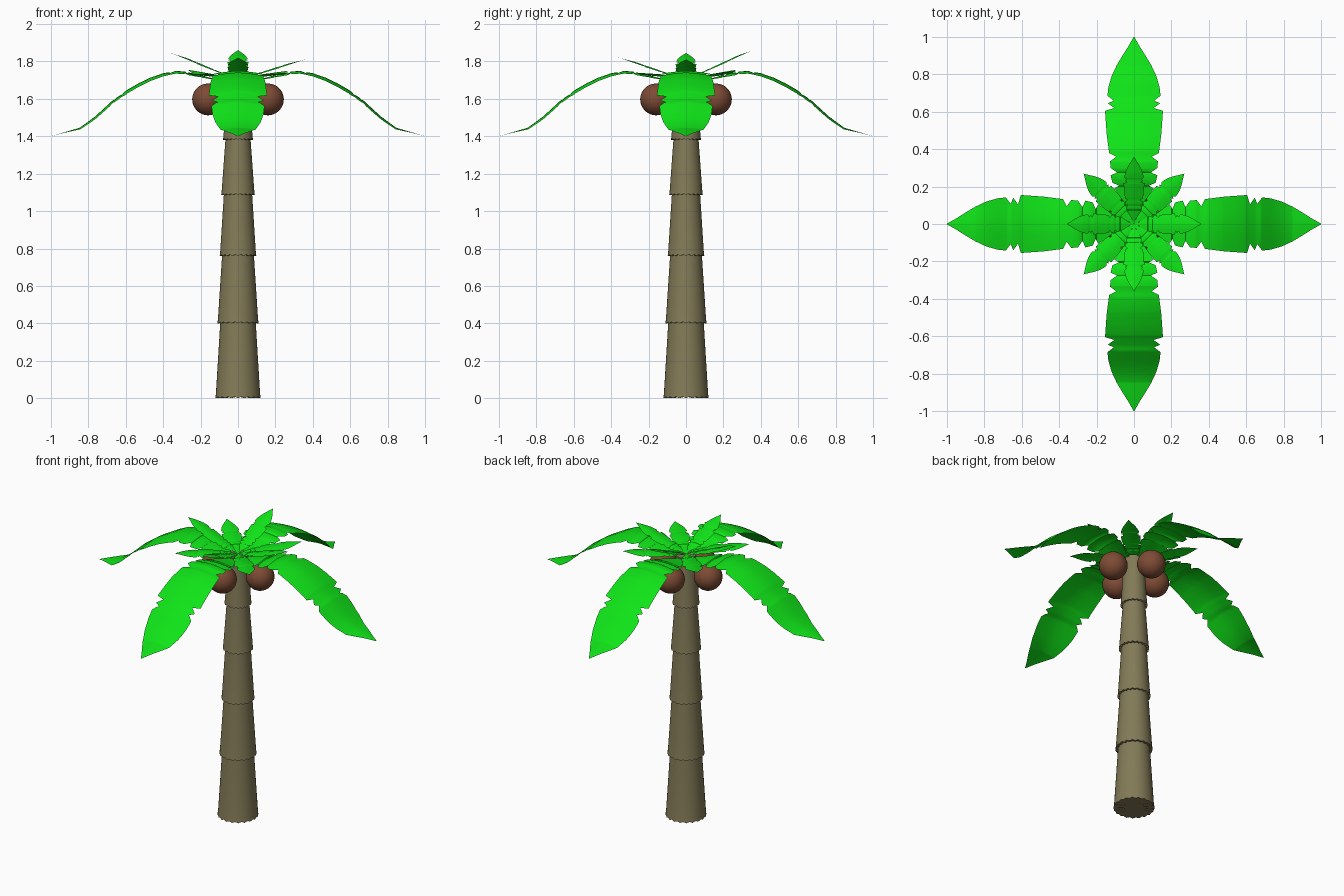
import bpy, bmesh, math
from mathutils import Matrix

if "Cube" in bpy.data.objects:
    bpy.data.objects.remove(bpy.data.objects["Cube"])


def material(name, rgb):
    m = bpy.data.materials.new(name)
    m.diffuse_color = (*rgb, 1)
    m.use_nodes = True
    m.node_tree.nodes["Principled BSDF"].inputs["Base Color"].default_value = m.diffuse_color
    return m


BARK = material("bark", (0.225, 0.195, 0.095))
GREEN = material("leaf_green", (0.005, 0.78, 0.009))
BROWN = material("coconut_brown", (0.205, 0.07, 0.035))


def finish(bm, name, mat, angle=50):
    me = bpy.data.meshes.new(name)
    bm.to_mesh(me)
    bm.free()
    ob = bpy.data.objects.new(name, me)
    bpy.context.collection.objects.link(ob)
    me.materials.append(mat)
    bpy.ops.object.select_all(action='DESELECT')
    ob.select_set(True)
    bpy.context.view_layer.objects.active = ob
    bpy.ops.object.shade_smooth_by_angle(angle=math.radians(angle))
    return ob


def lerp(table, x):
    for (x0, y0), (x1, y1) in zip(table, table[1:]):
        if x <= x1:
            return y0 + (y1 - y0) * (x - x0) / (x1 - x0)
    return table[-1][1]


# Trunk: stacked tapering sleeves with a ragged lower rim
def trunk_section(name, z0, z1, r0, r1, n=40):
    bm = bmesh.new()
    rings = []
    for r, z, jag in ((r0, z0, 0.008), (r0 - 0.003, z0 + 0.025, 0), (r1, z1, 0)):
        rings.append([bm.verts.new((r * math.cos(2 * math.pi * i / n),
                                    r * math.sin(2 * math.pi * i / n),
                                    z + jag * (i % 2))) for i in range(n)])
    low = bm.verts.new((0, 0, z0 + 0.008))
    for i in range(n):
        j = (i + 1) % n
        bm.faces.new((low, rings[0][j], rings[0][i]))
        for a, b in zip(rings, rings[1:]):
            bm.faces.new((a[i], a[j], b[j], b[i]))
    bm.faces.new(rings[-1])
    return finish(bm, name, BARK)


SECTIONS = [(0, 0.42, 0.121, 0.094), (0.40, 0.78, 0.110, 0.084),
            (0.76, 1.10, 0.098, 0.075), (1.085, 1.40, 0.090, 0.066),
            (1.38, 1.70, 0.080, 0.060)]
for k, s in enumerate(SECTIONS):
    trunk_section(f"trunk_section_{k + 1}", *s)

# Leaf outline (distance, half width) with torn notches, for a leaf of length 1
OUTLINE = [(0, 0.004), (0.08, 0.03), (0.14, 0.07), (0.19, 0.105), (0.205, 0.08),
           (0.22, 0.115), (0.26, 0.125), (0.275, 0.09), (0.30, 0.125), (0.335, 0.128),
           (0.36, 0.095), (0.38, 0.133), (0.48, 0.146), (0.605, 0.155),
           (0.62, 0.105), (0.645, 0.14), (0.66, 0.108), (0.685, 0.142),
           (0.73, 0.137), (0.79, 0.12), (0.85, 0.092), (0.90, 0.062), (0.95, 0.03),
           (1.0, 0.002)]
NOTCHES = (0.205, 0.275, 0.36, 0.62, 0.66)
BIG_PATH = [(0, 1.68), (0.1, 1.70), (0.2, 1.727), (0.28, 1.745), (0.33, 1.75),
            (0.40, 1.737), (0.47, 1.713), (0.53, 1.684), (0.59, 1.65), (0.67, 1.592),
            (0.765, 1.505), (0.845, 1.446), (0.92, 1.424), (1.0, 1.40)]


def leaf(name, length, path, angle, droop):
    dist = sorted({p[0] for p in OUTLINE} | {p[0] for p in BIG_PATH})
    cols = [-1, -0.66, -0.33, 0, 0.33, 0.66, 1]
    bm = bmesh.new()
    rows = []
    for d in dist:
        w = lerp(OUTLINE, d)
        crease = 0.005 * length if d in NOTCHES else 0
        rows.append([bm.verts.new((d * length, t * w * length,
                                   lerp(path, d) - crease
                                   - droop * (abs(t) * w / 0.155) ** 1.5))
                     for t in cols])
    for a, b in zip(rows, rows[1:]):
        for i in range(len(cols) - 1):
            bm.faces.new((a[i], b[i], b[i + 1], a[i + 1]))
    bm.transform(Matrix.Rotation(math.radians(angle), 4, 'Z'))
    return finish(bm, name, GREEN)


# Large drooping leaves
for k in range(4):
    leaf(f"large_leaf_{k + 1}", 1.0, BIG_PATH, 90 * k, 0.02)

# Small crown leaves: steep ones on the axes, flatter ones between
for k, tip in enumerate((1.81, 1.86, 1.845, 1.82)):
    rise = tip - 1.705
    path = [(0, 1.705), (0.4, 1.705 + rise * 0.42), (0.75, 1.705 + rise * 0.8), (1, tip)]
    leaf(f"upper_leaf_{k + 1}", 0.36, path, 90 * k, 0.009)
for k, tip in enumerate((1.75, 1.755, 1.735, 1.74)):
    path = [(0, 1.705), (0.5, 1.732), (1, tip)]
    leaf(f"middle_leaf_{k + 1}", 0.38, path, 45 + 90 * k, 0.009)

# Coconuts
for k in range(4):
    a = math.pi / 2 * k
    bm = bmesh.new()
    bmesh.ops.create_uvsphere(bm, u_segments=32, v_segments=16, radius=0.085,
                              matrix=Matrix.Translation((0.16 * math.cos(a), 0.16 * math.sin(a), 1.597)))
    finish(bm, f"coconut_{k + 1}", BROWN)
